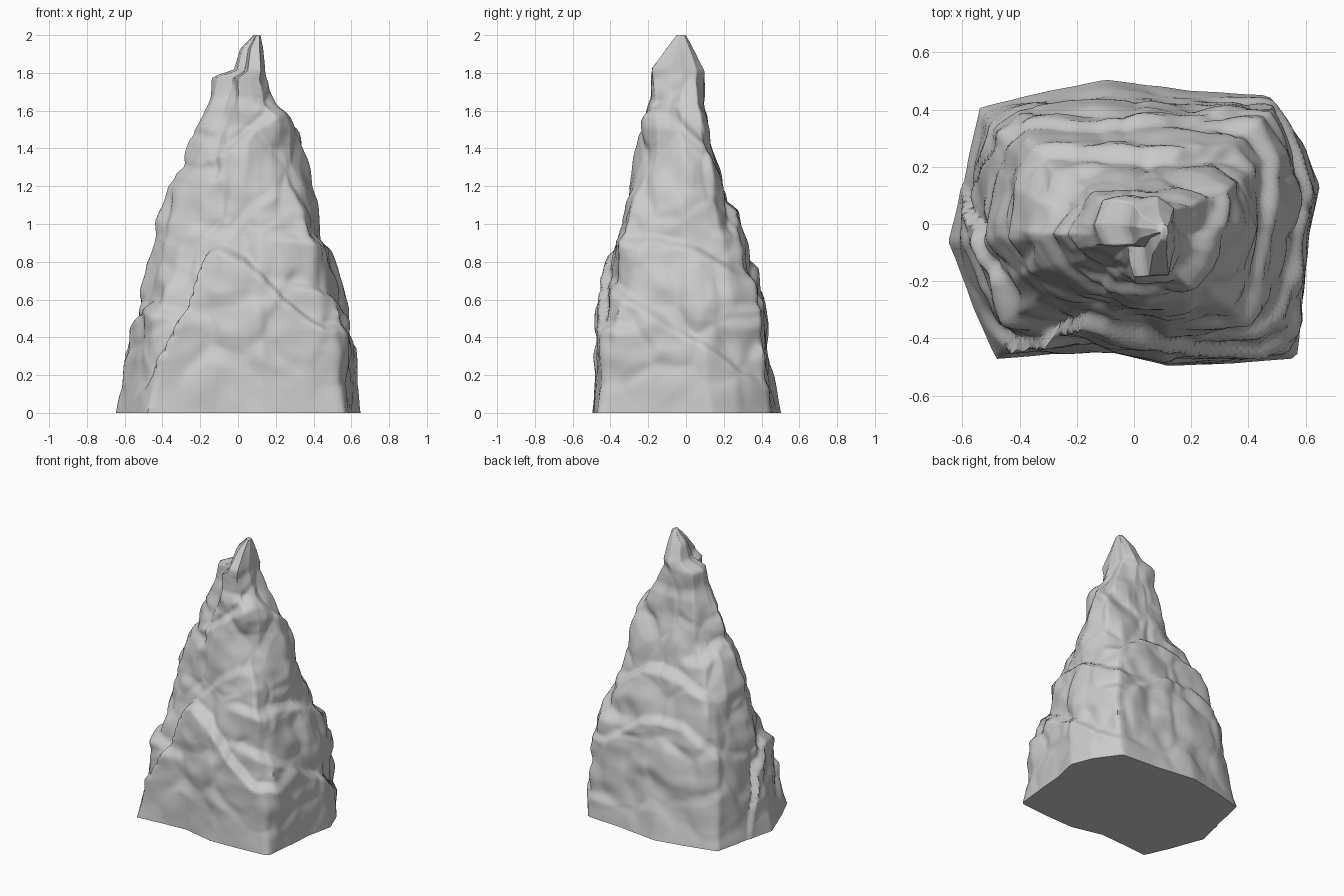
import bpy, bmesh, math
from mathutils import Vector, noise

cube = bpy.data.objects.get("Cube")
if cube:
    bpy.data.objects.remove(cube)

RINGS, SIDES = 130, 180

# Outline of the rock on each side: (height, distance)
PLUS_X = [(0, .65), (.2, .63), (.45, .6), (.6, .56), (.87, .49), (1.2, .395),
          (1.5, .32), (1.64, .22), (1.8, .15), (1.93, .135), (2, .12)]
MINUS_X = [(0, -.65), (.2, -.61), (.5, -.55), (.88, -.47), (1.2, -.37), (1.3, -.31),
           (1.5, -.25), (1.65, -.17), (1.77, -.135), (1.81, -.03), (1.93, .01), (2, .08)]
FRONT = [(0, -.5), (.45, -.475), (.87, -.39), (1.2, -.31), (1.4, -.255),
         (1.6, -.22), (1.66, -.19), (1.83, -.185), (1.9, -.13), (2, -.05)]
BACK = [(0, .505), (.2, .46), (.6, .4), (.87, .33), (1.1, .25), (1.4, .165),
        (1.58, .14), (1.64, .11), (1.82, .1), (1.9, .06), (2, 0)]

# Cross-section shapes, drawn round the rock at chosen heights
SECTIONS = [
    (0, [(-.65, -.06), (-.6, .14), (-.54, .42), (-.3, .48), (-.1, .52), (.2, .48), (.47, .46),
         (.59, .29), (.65, .14), (.61, -.05), (.57, -.48), (.12, -.51), (-.1, -.45),
         (-.48, -.48), (-.56, -.3)]),
    (.55, [(-.56, -.06), (-.5, .33), (-.4, .39), (-.1, .42), (.46, .4), (.53, .25),
           (.57, .08), (.52, -.36), (.42, -.41), (.1, -.46), (-.1, -.43), (-.44, -.33)]),
    (1, [(-.45, -.04), (-.43, .14), (-.36, .27), (-.1, .3), (.3, .27), (.4, .2),
         (.44, 0), (.37, -.32), (.1, -.35), (-.08, -.32), (-.38, -.16)]),
    (1.4, [(-.28, -.03), (-.16, .13), (0, .17), (.17, .16), (.33, .12), (.35, 0),
           (.28, -.15), (.18, -.21), (.05, -.25), (-.08, -.22), (-.2, -.13)]),
    (1.75, [(-.13, 0), (-.1, .08), (.05, .1), (.15, .06), (.16, -.08), (.12, -.18),
            (0, -.18), (-.03, -.08), (-.1, -.07)]),
]

# Overlapping slabs: facing direction, sideways axis, ledge line, step depth
LEDGES = [
    ((0, -1), 0, [(-.6, .02), (-.48, .17), (-.3, .48), (-.16, .84), (-.1, .88), (.04, .82),
                  (.25, .6), (.45, .45)], .07),
    ((0, -1), 0, [(-.4, 1.15), (-.28, 1.31), (-.08, 1.38), (.05, 1.5), (.25, 1.64)], .04),
    ((0, -1), 0, [(-.05, .95), (.1, 1.08), (.2, 1.18), (.4, 1.2)], .025),
    ((1, 0), 1, [(-.4, .68), (-.1, .48), (.1, .36), (.3, .22), (.45, .14)], .05),
    ((1, 0), 1, [(-.35, .93), (-.05, .9), (.2, .78), (.4, .7)], .05),
    ((1, 0), 1, [(-.25, 1.66), (-.05, 1.58), (.1, 1.42), (.2, 1.25)], .04),
    ((-1, 0), 1, [(-.4, .5), (-.2, .57), (-.02, .45), (.1, .1), (.2, -.2)], .06),
    ((-1, 0), 1, [(-.25, 1.24), (0, 1.32), (.2, 1.2)], .04),
    ((0, 1), 0, [(-.4, .98), (-.1, 1.08), (.15, 1.1), (.35, .95)], .06),
    ((0, 1), 0, [(-.5, .62), (-.2, .8), (.1, .78), (.4, .55)], .04),
]


def lerp_table(table, t):
    if t <= table[0][0]:
        return table[0][1]
    for (a, va), (b, vb) in zip(table, table[1:]):
        if t <= b:
            return va + (vb - va) * (t - a) / (b - a)
    return table[-1][1]


def unit_outline(points):
    """Fit a section to the square from -1 to 1."""
    spans = [(min(c), max(c)) for c in zip(*points)]
    return [Vector([(2 * v - a - b) / (b - a) for v, (a, b) in zip(p, spans)]) for p in points]


def ray_length(outline, d):
    """Distance from the middle to the outline along d."""
    reach = 0
    for a, b in zip(outline, outline[1:] + outline[:1]):
        edge = b - a
        det = d.x * edge.y - d.y * edge.x
        if abs(det) > 1e-9:
            along = (a.x * edge.y - a.y * edge.x) / det
            across = (a.x * d.y - a.y * d.x) / det
            if -1e-6 <= across <= 1 + 1e-6:
                reach = max(reach, along)
    return reach


def ledge_offset(p, direction):
    """Push the slab below each ledge line out and the rock above it in."""
    total = 0
    for face, axis, line, depth in LEDGES:
        facing = direction.x * face[0] + direction.y * face[1]
        weight = min(1, max(0, (facing - .35) / .3))
        if weight:
            wobble = .03 * noise.noise(Vector((p.x * 6, p.y * 6, depth * 90)))
            gap = lerp_table(line, p[axis]) + wobble - p.z
            step = max(-1, min(1, gap / .025))
            total += weight * depth * .5 * step * math.exp(-abs(gap) / .2)
    return total


def lumps(p):
    """Rounded boulder lumps with creases between them."""
    q = p + .06 * noise.noise_vector(p * 4)
    dist = noise.voronoi(Vector((q.x * 3.6, q.y * 3.6, q.z * 2.8)))[0]
    crease = min(dist[1] - dist[0], .3) / .3 - .75
    return .016 * crease + .02 * noise.noise(p * 4) + .014 * noise.noise(p * 8)


def rock_point(z, d, reach):
    xl, xr = lerp_table(MINUS_X, z), lerp_table(PLUS_X, z)
    yf, yb = lerp_table(FRONT, z), lerp_table(BACK, z)
    hx, hy = (xr - xl) / 2, (yb - yf) / 2
    spoke = Vector((hx * d.x, hy * d.y, 0)) * lerp_table(reach, z)
    p = Vector(((xl + xr) / 2, (yf + yb) / 2, z)) + spoke
    out = spoke.normalized()
    # Calm the relief at the foot and the thin peak
    fade = min(1, hx / .22) * min(1, .15 + 3 * z)
    push = fade * (lumps(p) + ledge_offset(p, out))
    p += out * max(push, -.6 * spoke.length)
    if 0 < z < 1.95:
        p.z += .015 * noise.noise(p * 5) * min(1, z / .2)
    return p


# Rock body lofted from rings
outlines = [(z, unit_outline(points)) for z, points in SECTIONS]
spokes = []
for k in range(SIDES):
    d = Vector((math.cos(math.tau * k / SIDES), math.sin(math.tau * k / SIDES)))
    spokes.append((d, [(z, ray_length(o, d)) for z, o in outlines]))
bm = bmesh.new()
rings = [[bm.verts.new(rock_point(2 * i / RINGS, d, reach)) for d, reach in spokes]
         for i in range(RINGS + 1)]
for low, high in zip(rings, rings[1:]):
    for k in range(SIDES):
        m = (k + 1) % SIDES
        bm.faces.new((low[k], low[m], high[m], high[k]))
bm.faces.new(rings[0][::-1])
bm.faces.new(rings[-1])

mesh = bpy.data.meshes.new("rock_spire")
bm.to_mesh(mesh)
bm.free()
rock = bpy.data.objects.new("rock_spire", mesh)
bpy.context.collection.objects.link(rock)

# Stone colour
stone = bpy.data.materials.new("light_grey_stone")
stone.use_nodes = True
colour = (.6, .6, .6, 1)
stone.diffuse_color = colour
stone.node_tree.nodes["Principled BSDF"].inputs["Base Color"].default_value = colour
mesh.materials.append(stone)

bpy.ops.object.select_all(action="DESELECT")
rock.select_set(True)
bpy.context.view_layer.objects.active = rock
bpy.ops.object.shade_smooth_by_angle(angle=math.radians(60))
